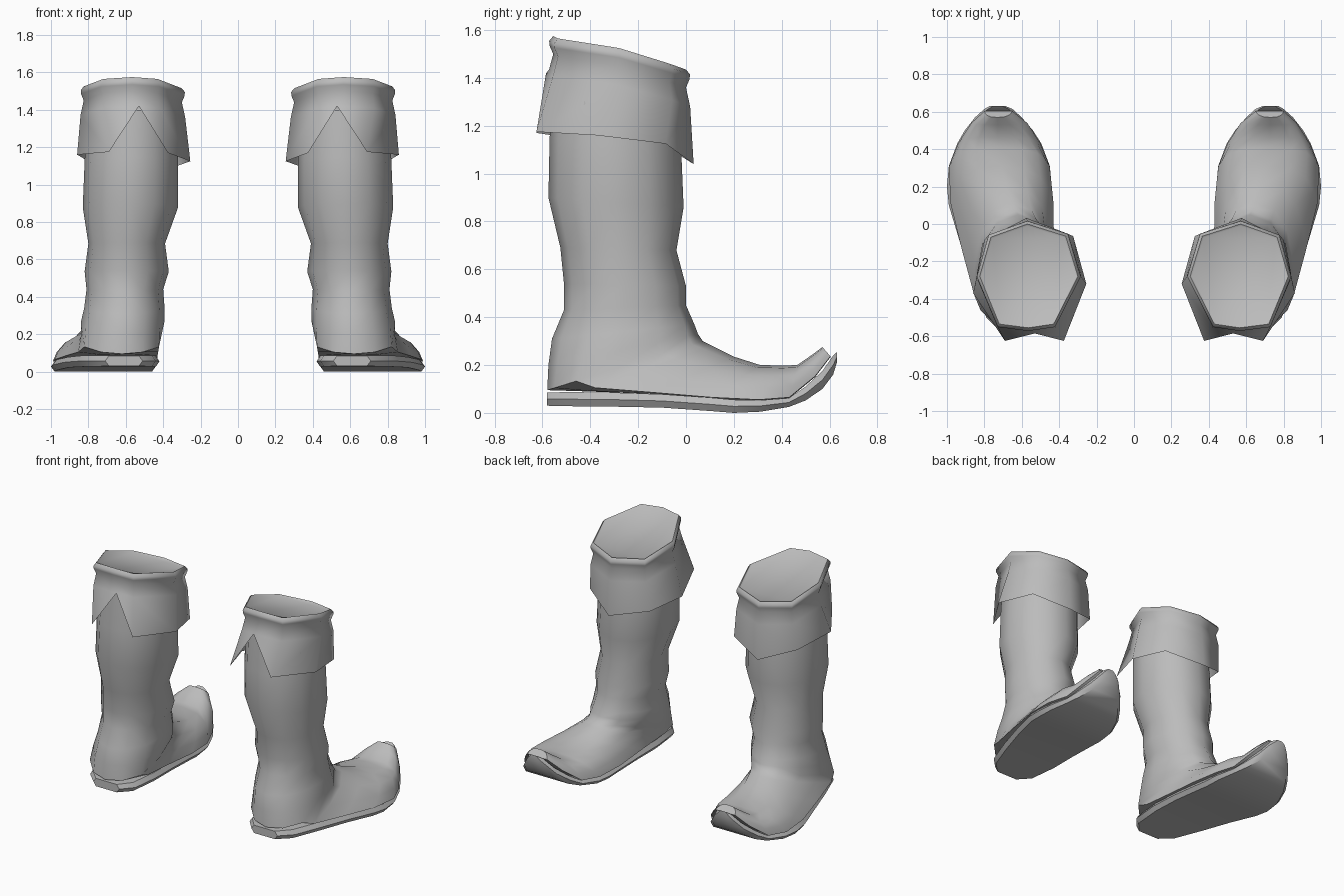
import bpy, bmesh, math

grey = bpy.data.materials.new("grey leather")
grey.diffuse_color = (0.5, 0.5, 0.5, 1)


def loft(name, rings, cap_start=True, cap_end=True, angle=50):
    """Skin closed rings, mirror to the second boot."""
    bm = bmesh.new()
    vs = [[bm.verts.new(p) for p in r] for r in rings]
    n = len(vs[0])
    for a, b in zip(vs, vs[1:]):
        for i in range(n):
            j = (i + 1) % n
            bm.faces.new((a[i], a[j], b[j], b[i]))
    if cap_start:
        bm.faces.new(vs[0])
    if cap_end:
        bm.faces.new(vs[-1])
    bmesh.ops.recalc_face_normals(bm, faces=bm.faces)
    me = bpy.data.meshes.new(name)
    bm.to_mesh(me)
    bm.free()
    me.materials.append(grey)
    ob = bpy.data.objects.new(name, me)
    bpy.context.collection.objects.link(ob)
    bpy.ops.object.select_all(action='DESELECT')
    bpy.context.view_layer.objects.active = ob
    ob.select_set(True)
    bpy.ops.object.shade_smooth_by_angle(angle=math.radians(angle))
    m = ob.modifiers.new("mirror", 'MIRROR')
    m.use_mirror_merge = False
    return ob


# Half of the flat-bottomed foot section, from the top round to the bottom
D = [(1, 0), (.86, .45), (.42, .76), (-.25, .92), (-.93, 1), (-1, .5), (-1, 0)]


def section(by, bz, fy, fz, xin, xout, top_x, d):
    pts = []
    for k in range(12):
        a = math.radians(30 * k)
        du, dv = D[min(k, 12 - k)]
        dv = dv if k <= 6 else -dv
        u = math.cos(a) * (1 - d) + du * d
        v = math.sin(a) * (1 - d) + dv * d
        t = (u + 1) / 2
        x = (xin + xout) / 2 * (1 - t) + top_x * t + v * (xout - xin) / 2
        pts.append((x, by + (fy - by) * t, bz + (fz - bz) * t))
    return pts


# Boot upper: shaft, ankle, then sections swinging forward to the curled toe
# back y, back z, front y, front z, inner x, outer x, top centre x, flatness
loft("boot_upper", [section(*r) for r in (
    (-.55, 1.40, -.03, 1.36, .32, .81, .565, 0),
    (-.57, 1.15, -.02, 1.10, .32, .82, .57, 0),
    (-.575, .90, -.01, .86, .32, .83, .575, 0),
    (-.525, .69, -.04, .68, .39, .80, .595, 0),
    (-.51, .54, .00, .53, .37, .82, .595, 0),
    (-.51, .43, .00, .45, .40, .81, .605, 0),
    (-.56, .31, .035, .37, .39, .82, .61, 0),
    (-.575, .20, .05, .33, .39, .84, .62, .1),
    (-.58, .095, .07, .30, .40, .84, .63, .3),
    (-.42, .09, .11, .28, .42, .86, .65, .8),
    (-.15, .08, .20, .235, .43, .92, .68, 1),
    (.10, .06, .31, .20, .43, .98, .71, 1),
    (.30, .05, .41, .198, .45, .99, .72, 1),
    (.43, .06, .465, .20, .50, .94, .73, 1),
    (.54, .15, .53, .245, .57, .87, .73, 1),
    (.605, .235, .57, .275, .65, .80, .73, 1),
)])

# Sole: y, inner x, outer x, top z, bottom z
sole = []
for y, a, b, t, z in (
    (-.58, .51, .71, .085, .03), (-.50, .44, .79, .087, .028),
    (-.30, .42, .865, .085, .026), (-.10, .425, .93, .078, .022),
    (.10, .435, .99, .064, .008), (.20, .44, 1.0, .055, .0),
    (.31, .45, .99, .053, .005), (.43, .495, .945, .062, .025),
    (.50, .54, .905, .11, .052), (.57, .60, .85, .175, .10),
    (.615, .65, .80, .24, .16), (.632, .69, .77, .255, .215),
):
    m, i = (t + z) / 2, .02
    sole.append([(a + i, y, t), (b - i, y, t), (b, y, m),
                 (b - i, y, z), (a + i, y, z), (a, y, m)])
loft("sole", sole, angle=35)

# Cuff: columns run front, outer side, back, inner side; the back centre
# column stops high to leave the notch between the two flaps
rim_in = [(.57, .0, 1.435), (.765, -.07, 1.46), (.825, -.28, 1.525),
          (.72, -.535, 1.565), (.565, -.555, 1.575), (.43, -.535, 1.565),
          (.30, -.28, 1.515), (.365, -.065, 1.455)]
hem = [(.575, .032, 1.04), (.80, -.085, 1.125), (.86, -.37, 1.16),
       (.69, -.625, 1.175), (.53, -.585, 1.42), (.375, -.625, 1.17),
       (.255, -.32, 1.125), (.325, -.065, 1.10)]


def scaled(ring, s, dz, cx=.563, cy=-.275):
    return [(cx + (x - cx) * s, cy + (y - cy) * s, z + dz) for x, y, z in ring]


def blend(a, b, t):
    return [tuple(p + (q - p) * t for p, q in zip(u, v)) for u, v in zip(a, b)]


neck = scaled(rim_in, 1.0, -.075)
upper = blend(scaled(rim_in, 1.06, -.14), hem, .06)
loft("cuff", [scaled(rim_in, .96, -.008), rim_in, scaled(rim_in, 1.06, -.02),
              scaled(rim_in, 1.055, -.04), neck, upper, hem],
     cap_end=False, angle=60)
